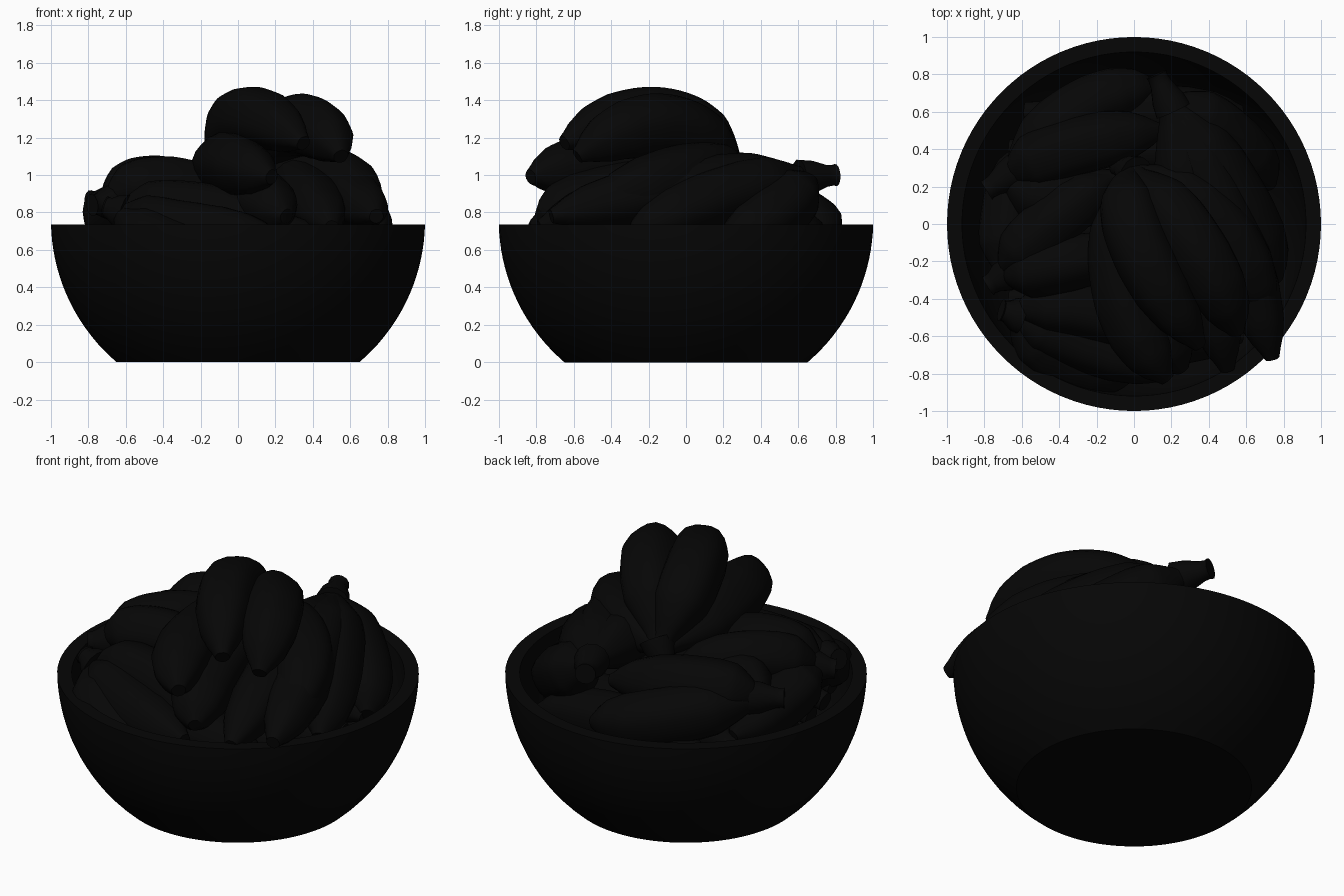
import bpy, bmesh, math
from mathutils import Vector

cube = bpy.data.objects.get("Cube")
if cube:
    bpy.data.objects.remove(cube, do_unlink=True)

black = bpy.data.materials.new("soft black")
black.use_nodes = True
black.diffuse_color = (0.0018, 0.0018, 0.0018, 1)
black.node_tree.nodes["Principled BSDF"].inputs["Base Color"].default_value = black.diffuse_color


def finish(name, bm, angle):
    bmesh.ops.recalc_face_normals(bm, faces=bm.faces)
    mesh = bpy.data.meshes.new(name)
    bm.to_mesh(mesh)
    bm.free()
    mesh.materials.append(black)
    obj = bpy.data.objects.new(name, mesh)
    bpy.context.collection.objects.link(obj)
    bpy.ops.object.select_all(action="DESELECT")
    obj.select_set(True)
    bpy.context.view_layer.objects.active = obj
    bpy.ops.object.shade_smooth_by_angle(angle=math.radians(angle))


def skin(bm, rings):
    """Bridge neighbouring rings of vertices and cap both ends."""
    n = len(rings[0])
    for a, b in zip(rings, rings[1:]):
        for i in range(n):
            j = (i + 1) % n
            bm.faces.new((a[i], a[j], b[j], b[i]))
    bm.faces.new(rings[0])
    bm.faces.new(rings[-1])


# Bowl: part of a hollow ball, cut flat at the foot and the rim
def bowl(rim=0.735, centre=0.76, floor=0.08, steps=16):
    def wall(radius, low, high):
        heights = [low + (high - low) * i / steps for i in range(steps + 1)]
        return [(math.sqrt(radius ** 2 - (centre - z) ** 2), z) for z in heights]
    bm = bmesh.new()
    rings = []
    for r, z in wall(1, 0, rim) + wall(0.92, floor, rim)[::-1]:
        ring = []
        for i in range(96):
            a = math.tau * i / 96
            ring.append(bm.verts.new((r * math.cos(a), r * math.sin(a), z)))
        rings.append(ring)
    skin(bm, rings)
    finish("bowl", bm, 40)


# Thickness along a fruit: (distance, share of full radius)
TAPER = [(0, 0.36), (0.06, 0.38), (0.14, 0.64), (0.24, 0.93), (0.36, 1), (0.6, 1),
         (0.75, 0.94), (0.87, 0.76), (0.95, 0.48), (0.98, 0.3), (1, 0.24)]


def taper(t):
    for (a, ra), (b, rb) in zip(TAPER, TAPER[1:]):
        if t <= b:
            k = (t - a) / (b - a)
            return ra + (rb - ra) * k
    return TAPER[-1][1]


def banana(name, stem, crest, tip, radius):
    """Curved fruit whose centre line runs from stem through crest to tip."""
    a, m, b = Vector(stem), Vector(crest), Vector(tip)
    c = 2 * m - (a + b) / 2
    bm = bmesh.new()
    rings = []
    steps, sides = 32, 20
    side = (b - a).cross(m - (a + b) / 2).normalized()
    for s in range(steps + 1):
        t = s / steps
        p = a * (1 - t) ** 2 + c * 2 * t * (1 - t) + b * t * t
        tangent = ((c - a) * (1 - t) + (b - c) * t).normalized()
        up = side.cross(tangent)
        ring = []
        for i in range(sides):
            ang = math.tau * i / sides
            # five soft ridges
            r = radius * taper(t) * (1 + 0.03 * math.cos(5 * ang))
            ring.append(bm.verts.new(p + r * (math.cos(ang) * side + math.sin(ang) * up)))
        rings.append(ring)
    skin(bm, rings)
    finish(name, bm, 50)


def bunch(name, stem, end, radius, fruits):
    """Fruits sharing one stem, plus the short cut stem itself."""
    for i, (crest, tip) in enumerate(fruits):
        banana(f"{name}_banana_{i + 1}", stem, crest, tip, radius)
    a, b = Vector(stem), Vector(end)
    d = (b - a).normalized()
    u = d.orthogonal().normalized()
    v = d.cross(u)
    bm = bmesh.new()
    rings = []
    for k, r in ((-0.5, 0.1), (0, 0.09), (0.6, 0.06), (0.9, 0.055), (1, 0.06)):
        rings.append([bm.verts.new(a.lerp(b, k) + r * (math.cos(q) * u + math.sin(q) * v))
                      for q in [math.tau * i / 12 for i in range(12)]])
    skin(bm, rings)
    finish(name + "_stem", bm, 40)


bowl()

bunch("top_bunch", (-0.02, 0.28, 0.99), (-0.08, 0.31, 0.9), 0.167, [
    ((0.03, -0.11, 1.3), (0.35, -0.65, 1.17)),
    ((0.31, -0.1, 1.26), (0.55, -0.58, 1.1)),
    ((-0.06, -0.33, 1.06), (0.18, -0.83, 0.99)),
    ((0.44, 0.0, 1.0), (0.7, -0.5, 0.84)),
    ((0.08, -0.36, 0.9), (0.26, -0.78, 0.78)),
])
bunch("right_bunch", (0.18, 0.67, 0.99), (0.12, 0.8, 1.0), 0.16, [
    ((0.34, -0.05, 0.92), (0.5, -0.78, 0.72)),
    ((0.5, 0.0, 0.93), (0.74, -0.72, 0.78)),
    ((0.53, 0.17, 0.88), (0.76, -0.3, 0.66)),
    ((0.49, 0.47, 0.79), (0.73, 0.2, 0.6)),
])
bunch("back_bunch", (-0.68, 0.25, 0.86), (-0.79, 0.18, 0.86), 0.16, [
    ((-0.3, 0.6, 0.78), (0.12, 0.72, 0.68)),
    ((-0.36, 0.4, 0.91), (0.15, 0.5, 0.84)),
    ((-0.38, 0.14, 0.86), (0.05, 0.22, 0.8)),
])
bunch("left_bunch", (-0.7, -0.28, 0.85), (-0.78, -0.33, 0.84), 0.15, [
    ((-0.47, -0.02, 0.95), (-0.12, 0.24, 0.9)),
    ((-0.42, -0.22, 0.95), (-0.02, -0.14, 0.87)),
    ((-0.67, 0.05, 0.76), (-0.6, 0.4, 0.66)),
])
bunch("front_bunch", (-0.64, -0.48, 0.81), (-0.71, -0.46, 0.83), 0.15, [
    ((-0.28, -0.46, 0.82), (0.2, -0.64, 0.74)),
    ((-0.32, -0.62, 0.72), (0.2, -0.8, 0.68)),
    ((-0.38, -0.72, 0.62), (0.0, -0.8, 0.54)),
])

# Fruits lying underneath, filling the bowl
for i in range(7):
    y = -0.6 + 0.2 * i
    x = 0.72 * math.sqrt(1 - y * y)
    banana(f"lower_banana_{i + 1}", (-x, y, 0.58), (0, y, 0.66), (x, y, 0.58), 0.15)
